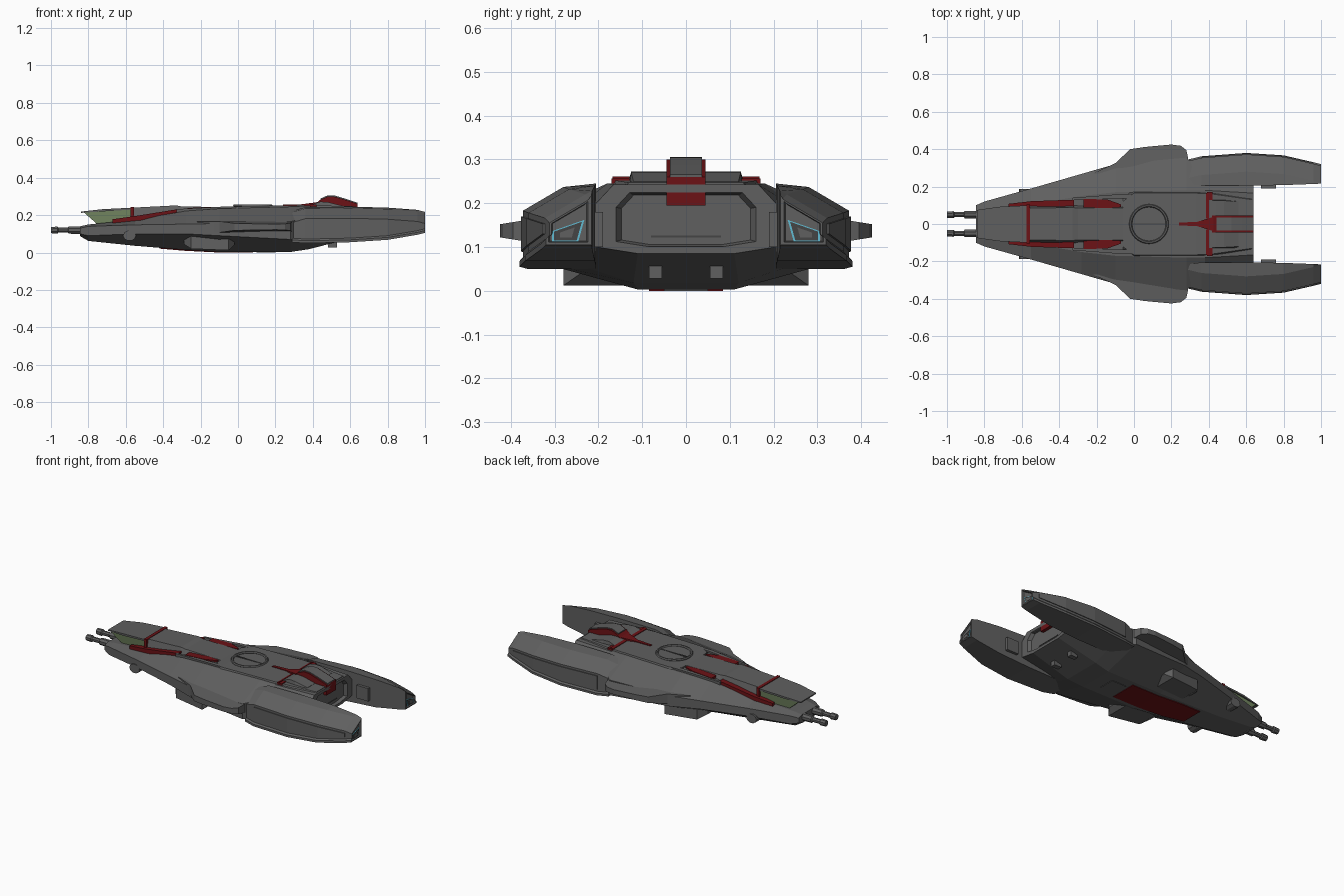
import bpy, bmesh, math
from mathutils import Vector

if "Cube" in bpy.data.objects:
    bpy.data.objects.remove(bpy.data.objects["Cube"])

def mat(name, c):
    m = bpy.data.materials.new(name)
    m.diffuse_color = (*c, 1)
    m.use_nodes = True
    m.node_tree.nodes["Principled BSDF"].inputs["Base Color"].default_value = m.diffuse_color
    return m

GRAY = mat("hull_gray", (0.115, 0.115, 0.115))
DARK = mat("dark_gray", (0.06, 0.06, 0.06))
RED = mat("deep_red", (0.15, 0.006, 0.008))
GREEN = mat("canopy_green", (0.2, 0.28, 0.14))
CYAN = mat("engine_cyan", (0.12, 0.5, 0.65))

def loft(name, rings, material, mirror=False):
    """Skin closed rings of 3D points, cap both ends, optionally mirror across y."""
    bm = bmesh.new()
    vs = [[bm.verts.new(p) for p in r] for r in rings]
    n = len(rings[0])
    for a, b in zip(vs, vs[1:]):
        for i in range(n):
            j = (i + 1) % n
            bm.faces.new((a[i], a[j], b[j], b[i]))
    bm.faces.new(vs[0])
    bm.faces.new(vs[-1])
    bmesh.ops.recalc_face_normals(bm, faces=bm.faces)
    me = bpy.data.meshes.new(name)
    bm.to_mesh(me)
    bm.free()
    me.materials.append(material)
    ob = bpy.data.objects.new(name, me)
    bpy.context.collection.objects.link(ob)
    if mirror:
        m = ob.modifiers.new("mirror", 'MIRROR')
        m.use_axis = (False, True, False)
    return ob

def quad(x, y0, y1, z0, z1):
    return [(x, y0, z0), (x, y1, z0), (x, y1, z1), (x, y0, z1)]

def box(name, x0, x1, y0, y1, z0, z1, material, mirror=False):
    return loft(name, [quad(x0, y0, y1, z0, z1), quad(x1, y0, y1, z0, z1)], material, mirror)

def inset(ring, f, dx):
    c = sum((Vector(p) for p in ring), Vector()) / len(ring)
    return [c + (Vector(p) - c) * f + Vector((dx, 0, 0)) for p in ring]

# Main hull: x, bottom half width, bottom z, edge half width, edge low/high z, top half width, top z
def hull_ring(x, yb, zb, ye, zl, zh, yt, zt):
    half = [(yb, zb), (ye, zl), (ye, zh), (yt, zt)]
    return [(x, y, z) for y, z in half] + [(x, -y, z) for y, z in reversed(half)]

hull = [hull_ring(*s) for s in (
    (-.845, .06, .088, .10, .10, .13, .07, .14),
    (-.80, .07, .062, .12, .09, .14, .075, .15),
    (-.55, .08, .036, .19, .10, .148, .105, .175),
    (-.28, .10, .014, .268, .10, .152, .15, .222),
    (-.10, .11, .003, .32, .09, .155, .17, .235),
    (.28, .11, .003, .355, .07, .165, .18, .245),
    (.38, .12, .018, .25, .06, .19, .18, .245),
    (.64, .11, .085, .205, .10, .20, .165, .243))]
hull += [inset(hull[-1], .78, 0), inset(hull[-1], .72, -.02)]
loft("main_hull", hull, GRAY)
box("rear_door_seam", .618, .623, -.08, .08, .122, .126, DARK)

# Belly plate and side sponsons
loft("belly_panel", [quad(-.42, -.07, .07, .021, .035), quad(-.28, -.085, .085, .009, .03),
                     quad(-.10, -.085, .085, 0, .02), quad(.08, -.085, .085, 0, .02)], RED)
loft("belly_sponson", [quad(-.29, .14, .20, .045, .09), quad(-.25, .12, .25, .02, .105),
                       quad(-.05, .12, .28, .012, .105), quad(-.02, .14, .24, .04, .09)], GRAY, True)
box("belly_hatch", .1, .2, -.05, .05, 0, .02, GRAY)
loft("side_intake", [[(-.58 + .035 * math.cos(t), y, .09 + .028 * math.sin(t))
                      for t in [k * math.pi / 5 for k in range(10)]] for y in (.12, .188)], GRAY, True)
box("rear_foot", .48, .53, .055, .085, .028, .07, GRAY, True)

# Side wings: plan outline, thinner toward the tip
plan = [(-.22, .27), (-.10, .325), (-.02, .40), (.06, .412), (.20, .425), (.25, .418), (.28, .395),
        (.29, .35), (.29, .25)]
def wing_z(y, s):
    t = min(1, max(0, (y - .33) / .095))
    return .137 + s * (.03 - .015 * t)
loft("side_wing", [[(x, y, wing_z(y, s)) for x, y in plan] for s in (-1, 1)], GRAY, True)

# Engine pods: x, inner y, outer y, bottom z, top z
pods = [(.29, .215, .345, .055, .222), (.36, .205, .362, .05, .243), (.60, .205, .38, .055, .245),
        (.80, .208, .367, .068, .24), (.96, .214, .33, .095, .228), (1.0, .216, .32, .105, .217)]
def pod_ring(x, yi, yo, zb, zt):
    return [(x, yi, zb), (x, yo, zb), (x, yo, zb + .013), (x, yo - .008, zb + .022),
            (x, yo - .008, zt - .062), (x, yo - .1, zt - .008), (x, yi, zt)]
rings = [pod_ring(*p) for p in pods]
rings += [inset(rings[-1], .86, 0), inset(rings[-1], .8, -.01)]
loft("engine_pod", rings, GRAY, True)
loft("pod_side_panel", [quad(x, yo - .02, yo - .003, zb + .035, zt - .075)
                        for x, yi, yo, zb, zt in pods[1:5]], GRAY, True)
box("pod_inner_box", .68, .76, .19, .215, .10, .18, GRAY, True)

# Engine exhaust: cyan outline with dark and gray middles
glow = [(.232, .162), (.306, .136), (.306, .112), (.246, .112)]
for nm, f, x, m in (("exhaust_glow", 1, .993, CYAN), ("exhaust_core", .86, .995, DARK),
                    ("exhaust_vane", .45, .997, GRAY)):
    r = [(.985, y, z) for y, z in glow]
    loft(nm, [inset(r, f, 0), inset(r, f, x - .985)], m, True)

# Nose guns
def gun_ring(x, r):
    return [(x, .05 + r * math.cos(k * math.pi / 4 + math.pi / 8),
             .12 + r * math.sin(k * math.pi / 4 + math.pi / 8)) for k in range(8)]
loft("nose_gun", [gun_ring(x, r) for x, r in ((-1, .018), (-.965, .02), (-.96, .014), (-.91, .014),
                                             (-.905, .021), (-.86, .022), (-.8, .022))], GRAY, True)

# Canopy: undercut glass below an overhanging roof
loft("canopy_glass", [
    [(-.745, -.06, .145), (-.565, -.085, .145), (-.565, .085, .145), (-.745, .06, .145)],
    [(-.825, -.075, .215), (-.565, -.095, .232), (-.565, .095, .232), (-.825, .075, .215)]], GREEN)
loft("canopy_roof", [quad(-.84, -.075, .075, .212, .219), quad(-.72, -.092, .092, .22, .232),
                     quad(-.56, -.10, .10, .23, .24)], GRAY)
box("canopy_frame", -.575, -.556, -.103, .103, .15, .243, RED)

# Upper body behind the canopy
def trap(x, yb, zb, yt, zt):
    return [(x, -yb, zb), (x, yb, zb), (x, yt, zt), (x, -yt, zt)]
loft("upper_body", [trap(-.56, .105, .15, .085, .24), trap(-.33, .115, .18, .088, .252),
                    trap(-.30, .115, .18, .085, .246), trap(-.06, .115, .2, .085, .243)], GRAY)
loft("front_red_strip", [quad(-.67, .088, .108, .15, .178), quad(-.55, .085, .122, .155, .195),
                         quad(-.32, .08, .13, .18, .232)], RED, True)
loft("rear_red_strip", [quad(-.27, .085, .135, .2, .238), quad(-.14, .085, .13, .2, .244),
                        quad(-.07, .09, .105, .2, .244)], RED, True)
loft("strip_rail", [quad(-.33, .128, .14, .18, .232), quad(-.07, .135, .16, .2, .246),
                    quad(.0, .14, .16, .2, .246)], GRAY, True)

# Raised deck with turret ring and centre seam
loft("top_deck", [trap(-.06, .175, .22, .12, .243), trap(.0, .18, .22, .165, .247),
                  trap(.33, .18, .22, .165, .253), trap(.42, .18, .22, .16, .252),
                  trap(.63, .16, .22, .13, .247)], GRAY)
bpy.ops.mesh.primitive_torus_add(major_radius=.098, minor_radius=.008, major_segments=40,
                                 minor_segments=6, location=(.08, 0, .25))
ring = bpy.context.object
ring.name = "turret_ring"
ring.data.materials.append(GRAY)
box("turret_seam", -.01, .17, -.004, .004, .24, .2515, DARK)

# Rear dorsal arch with red spine and cross strips
loft("red_spine", [quad(.24, -.007, .007, .24, .256), quad(.34, -.012, .012, .24, .258),
                   quad(.43, -.04, .04, .24, .27)], RED)
arch = [(.40, .25), (.44, .282), (.48, .3), (.52, .298), (.58, .28), (.64, .26)]
loft("dorsal_arch", [quad(x, -.045, .045, .195, z) for x, z in arch], RED)
loft("arch_cover", [quad(x, -.036, .036, z - .005, z + .006) for x, z in arch[1:]], GRAY)
loft("arch_shoulder", [trap(.39, .13, .24, .13, .255), trap(.44, .13, .24, .125, .272),
                       trap(.48, .13, .24, .125, .27), trap(.56, .13, .24, .12, .25)], GRAY)
loft("cross_strip", [quad(.385, .03, .165, .24, .256), quad(.40, .03, .168, .24, .261)], RED, True)
box("cross_strip_end", .39, .42, .125, .17, .235, .256, RED, True)
